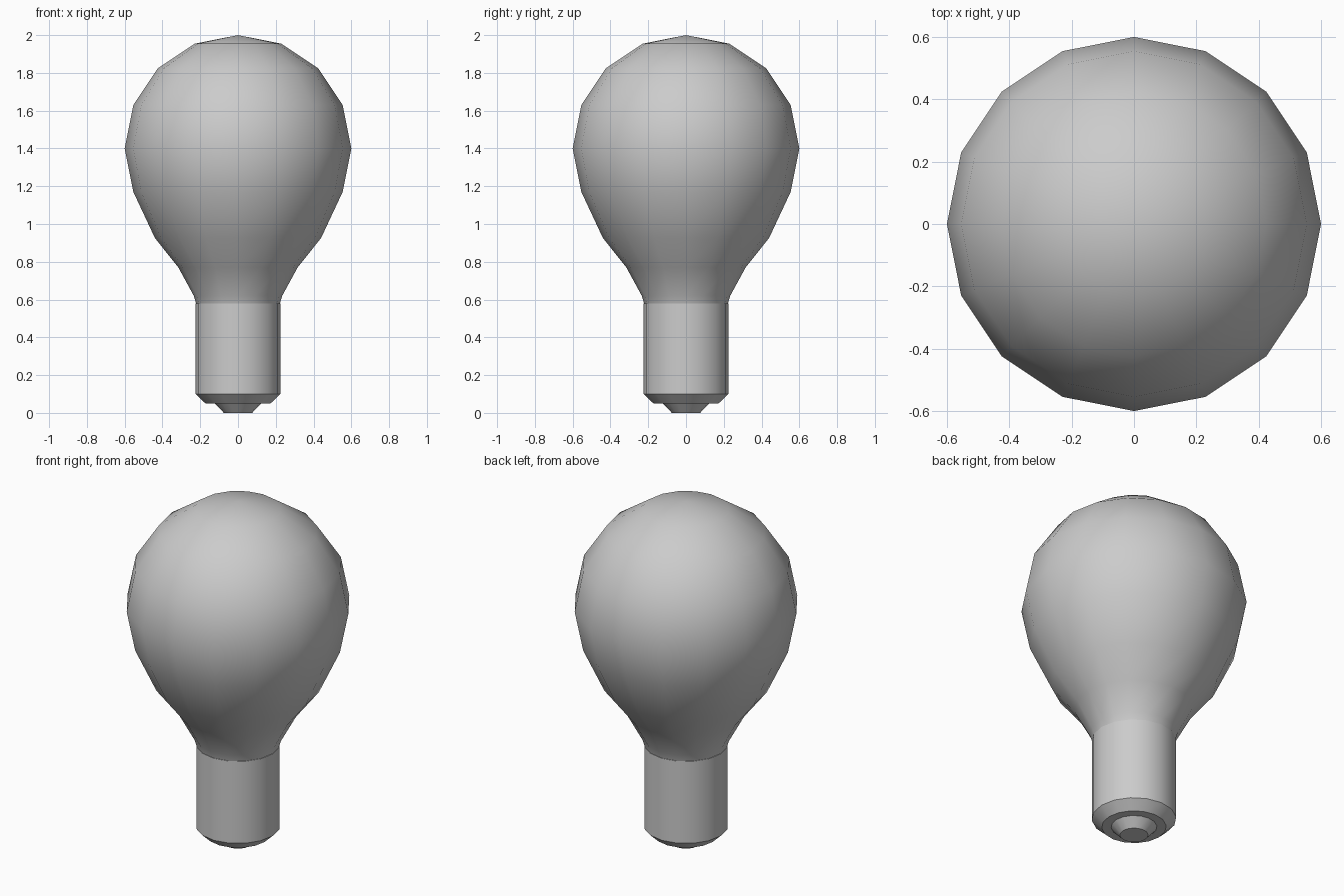
import bpy, bmesh
from math import sin, cos, pi, radians

if "Cube" in bpy.data.objects:
    bpy.data.objects.remove(bpy.data.objects["Cube"])

SIDES = 16


def lathe(name, profile):
    """Revolve (radius, z) points about z; zero radius makes a pole, open ends are left open."""
    bm = bmesh.new()
    rings = []
    for r, z in profile:
        if r == 0:
            rings.append([bm.verts.new((0, 0, z))] * SIDES)
        else:
            rings.append([bm.verts.new((r * cos(2 * pi * i / SIDES),
                                        r * sin(2 * pi * i / SIDES), z))
                          for i in range(SIDES)])
    for a, b in zip(rings, rings[1:]):
        for i in range(SIDES):
            j = (i + 1) % SIDES
            quad = [a[i], a[j], b[j], b[i]]
            bm.faces.new(list(dict.fromkeys(quad)))
    bmesh.ops.recalc_face_normals(bm, faces=bm.faces)
    mesh = bpy.data.meshes.new(name)
    bm.to_mesh(mesh)
    bm.free()
    obj = bpy.data.objects.new(name, mesh)
    bpy.context.collection.objects.link(obj)
    bpy.ops.object.select_all(action='DESELECT')
    obj.select_set(True)
    bpy.context.view_layer.objects.active = obj
    bpy.ops.object.shade_smooth_by_angle(angle=radians(35))
    return obj


# Glass: tapering neck, then a round dome
dome = [(0.6 * cos(radians(a)), 1.4 + 0.6 * sin(radians(a)))
        for a in (-22.5, 0, 22.5, 45, 67.5)]
lathe("glass_bulb", [(0.222, 0.58), (0.234, 0.62), (0.316, 0.77), (0.44, 0.926)]
      + dome + [(0, 2.0)])

# Base: bevelled cylinder with a small stepped contact underneath
lathe("bulb_base", [(0, 0), (0.075, 0), (0.122, 0.05), (0.172, 0.05),
                    (0.225, 0.1), (0.225, 0.58), (0.222, 0.58)])
